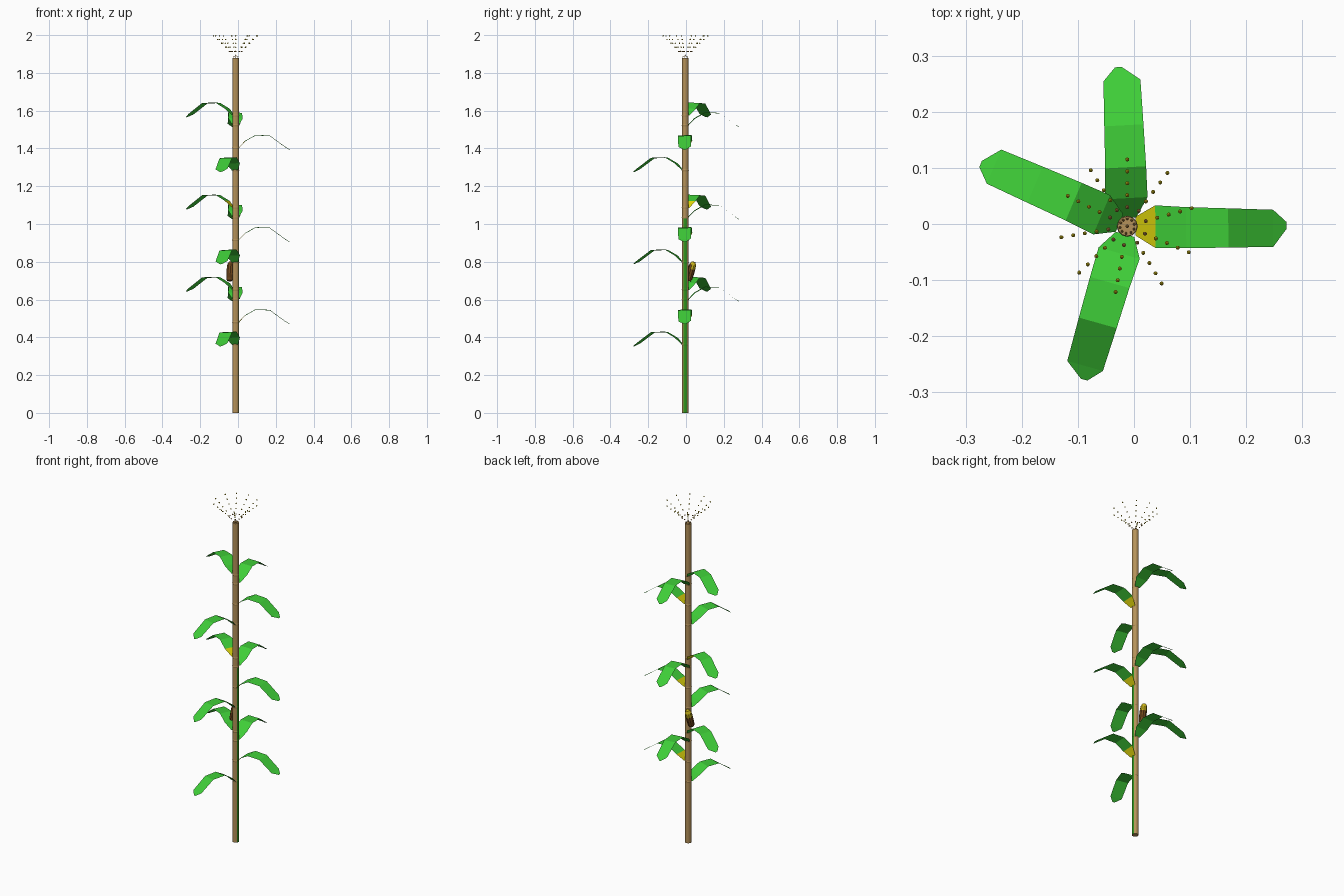
import bpy, bmesh, math
from mathutils import Vector, Matrix

if "Cube" in bpy.data.objects:
    bpy.data.objects.remove(bpy.data.objects["Cube"])

CX, CY = -0.012, -0.004      # stalk axis


def mat(name, rgb):
    m = bpy.data.materials.new(name)
    m.diffuse_color = (*rgb, 1)
    m.use_nodes = True
    m.node_tree.nodes["Principled BSDF"].inputs["Base Color"].default_value = m.diffuse_color
    return m


TAN = mat("stalk_tan", (0.46, 0.285, 0.10))
STEM_GREEN = mat("stalk_green", (0.03, 0.30, 0.012))
LEAF = mat("leaf_green", (0.05, 0.62, 0.04))
YELLOW = mat("leaf_base_yellow", (0.75, 0.68, 0.004))
HUSK = mat("husk_brown", (0.17, 0.065, 0.012))
KERNEL = mat("kernel_gold", (0.58, 0.45, 0.01))
DOT = mat("tassel_brown", (0.42, 0.22, 0.05))


def finish(name, bm, mats, rule=None, recalc=True):
    if recalc:
        bmesh.ops.recalc_face_normals(bm, faces=bm.faces)
    bm.normal_update()
    bm.faces.index_update()
    if rule:
        for f in bm.faces:
            f.material_index = rule(f)
    me = bpy.data.meshes.new(name)
    bm.to_mesh(me)
    bm.free()
    for m in mats:
        me.materials.append(m)
    ob = bpy.data.objects.new(name, me)
    bpy.context.collection.objects.link(ob)
    return ob


def lathe(profile, sides, matrix):
    """Capped stack of rings from (radius, height) pairs."""
    bm = bmesh.new()
    rings = []
    for r, z in profile:
        rings.append([bm.verts.new(matrix @ Vector((
            r * math.cos(2 * math.pi * i / sides),
            r * math.sin(2 * math.pi * i / sides), z))) for i in range(sides)])
    for a, b in zip(rings, rings[1:]):
        for i in range(sides):
            j = (i + 1) % sides
            bm.faces.new((a[i], a[j], b[j], b[i]))
    bm.faces.new(rings[0][::-1])
    bm.faces.new(rings[-1])
    return bm


# Leaf layout: direction in degrees and base height, repeated in three tiers
LEAVES = [(254.3, 0.362), (0.3, 0.48), (93.2, 0.60), (157.0, 0.652)]
TIERS = [0, 0.435, 0.923]
nodes = sorted(z + t for t in TIERS for _, z in LEAVES)

# Stalk with slightly swollen nodes, green stripe low on the right side
prof = [(0.0175, 0)]
for z in nodes:
    prof += [(0.0175, z - 0.006), (0.0188, z), (0.0175, z + 0.006)]
prof.append((0.0175, 1.88))
bm = lathe(prof, 12, Matrix.Translation((CX, CY, 0)))
finish("stalk", bm, [TAN, STEM_GREEN],
       lambda f: int(f.normal.x > 0.8 and f.calc_center_median().z < 0.98))

# Arching leaves: (distance out, height, half width, sideways shift)
BLADE = [(0.015, 0.0, 0.017, 0), (0.05, 0.036, 0.038, -0.001),
         (0.105, 0.067, 0.0365, -0.003), (0.18, 0.064, 0.035, -0.004),
         (0.260, 0.006, 0.033, -0.005), (0.284, -0.009, 0.006, 0)]
for t, dz in enumerate(TIERS):
    for k, (ang, z) in enumerate(LEAVES):
        bm = bmesh.new()
        M = (Matrix.Translation((CX, CY, z + dz))
             @ Matrix.Rotation(math.radians(ang), 4, 'Z'))
        rows = [[bm.verts.new(M @ Vector((r, s * w + d, h + s * 0.0015)))
                 for s in (-1, 1)] for r, h, w, d in BLADE]
        for a, b in zip(rows, rows[1:]):
            bm.faces.new((a[0], b[0], b[1], a[1]))
        # the right-hand leaves (and one on the left) start yellow
        base_yellow = k == 1 or (k == 3 and t == 1)
        finish(f"leaf_{t + 1}_{k + 1}", bm, [LEAF, YELLOW],
               lambda f: int(base_yellow and f.index == 0), recalc=False)

# Ear leaning out to the back, brown husk and golden kernels
start, end = Vector((-0.045, 0.012, 0.70)), Vector((-0.038, 0.040, 0.80))
axis = (end - start).normalized()
L = (end - start).length
M = Matrix.Translation(start) @ axis.to_track_quat('Z', 'Y').to_matrix().to_4x4()
ear_prof = [(0.014, 0), (0.0185, 0.12), (0.02, 0.4), (0.02, 0.62),
            (0.018, 0.85), (0.010, 1.0)]
bm = lathe([(r, h * L) for r, h in ear_prof], 10, M)


def ear_rule(f):
    h = (f.calc_center_median() - start).dot(axis) / L
    return int(h > 0.6 and f.normal.y > -0.35)


finish("ear", bm, [HUSK, KERNEL], ear_rule)

# Tassel: ten rays of tiny beads fanning up from the stalk top
RAYS = [15.7, 53, 90, 123, 153, 189.5, 224, 260, 301, 337]
bm = bmesh.new()
spots = [(CX, CY, 1.893, 0.0035)]
for a in RAYS:
    a = math.radians(a)
    for i in range(6):
        r = 0.013 + 0.0212 * i
        z = 1.885 + 0.111 * (i / 5) ** 0.85
        spots.append((CX + r * math.cos(a), CY + r * math.sin(a), z,
                      0.004 if i else 0.0025))
for x, y, z, r in spots:
    bmesh.ops.create_icosphere(bm, subdivisions=1, radius=r,
                               matrix=Matrix.Translation((x, y, z)))
finish("tassel", bm, [DOT, KERNEL],
       lambda f: int(f.calc_center_median().z > 1.92))
